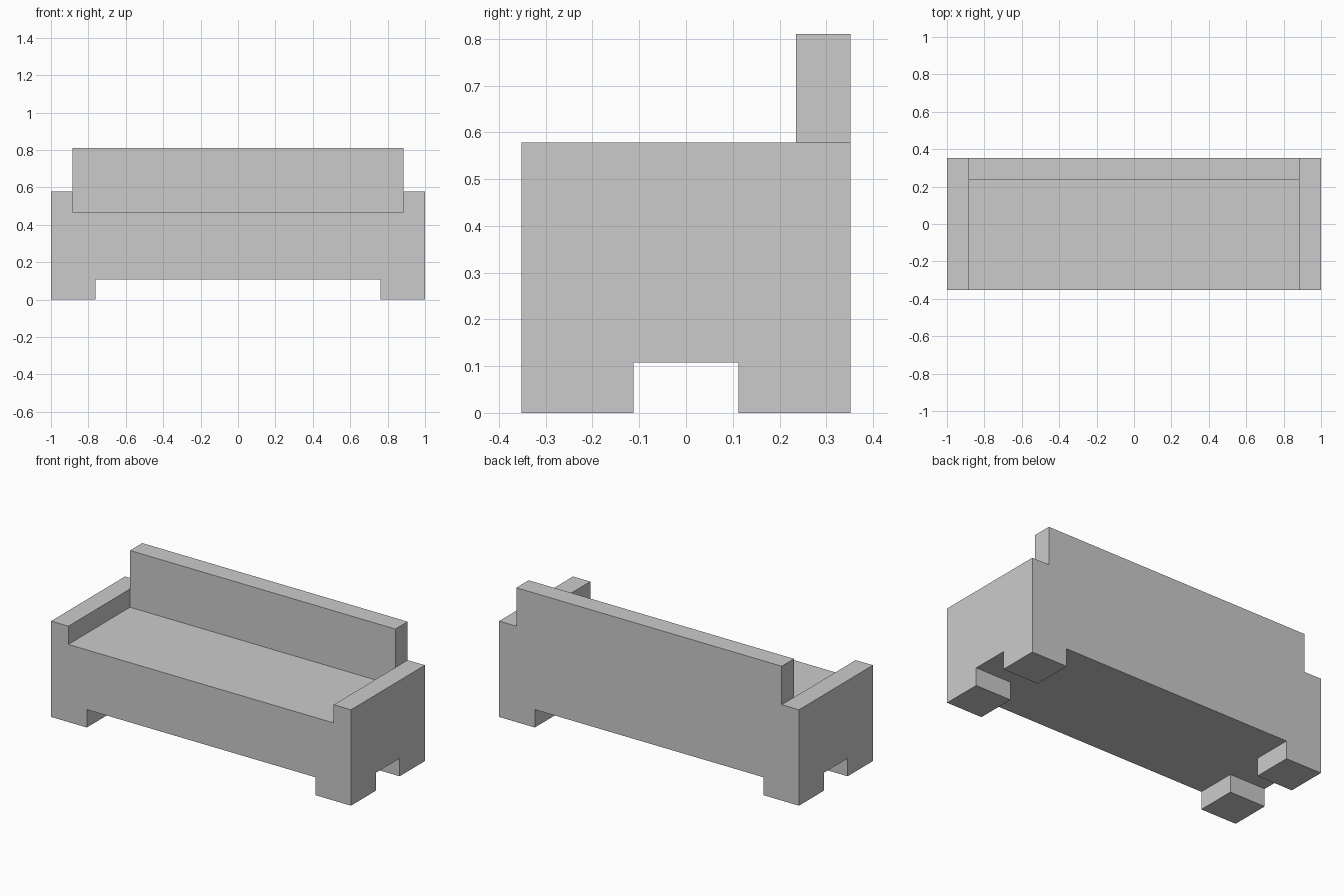
import bpy

if "Cube" in bpy.data.objects:
    bpy.data.objects.remove(bpy.data.objects["Cube"])

HALF_DEPTH = 0.352   # half of the overall depth
INNER = 0.885        # inner face of the arms
LEG_TOP, BASE_TOP, SEAT_TOP = 0.108, 0.35, 0.468


def box(name, x, y, z):
    """Axis-aligned box from three (min, max) ranges."""
    bpy.ops.mesh.primitive_cube_add(size=1, location=[(a + b) / 2 for a, b in (x, y, z)])
    obj = bpy.context.object
    obj.name = name
    obj.scale = [b - a for a, b in (x, y, z)]
    bpy.ops.object.transform_apply(location=True, rotation=False, scale=True)
    return obj


def mirror(obj, use_y=False):
    mod = obj.modifiers.new("mirror", 'MIRROR')
    mod.use_axis = (True, use_y, False)
    mod.use_mirror_merge = False


depth = (-HALF_DEPTH, HALF_DEPTH)

# Arms on both ends
mirror(box("arm", (INNER, 1.0), depth, (LEG_TOP, 0.578)))

# Four block legs
mirror(box("leg", (0.762, 1.0), (0.112, HALF_DEPTH), (0, LEG_TOP)), use_y=True)

# Base between the arms
box("base", (-INNER, INNER), depth, (LEG_TOP, BASE_TOP))

# Three seat cushions, each with a back cushion
width = 2 * INNER / 3
for i in range(3):
    x = (-INNER + i * width, -INNER + (i + 1) * width)
    box(f"seat_cushion_{i + 1}", x, depth, (BASE_TOP, SEAT_TOP))
    box(f"back_cushion_{i + 1}", x, (0.235, HALF_DEPTH), (SEAT_TOP, 0.81))
